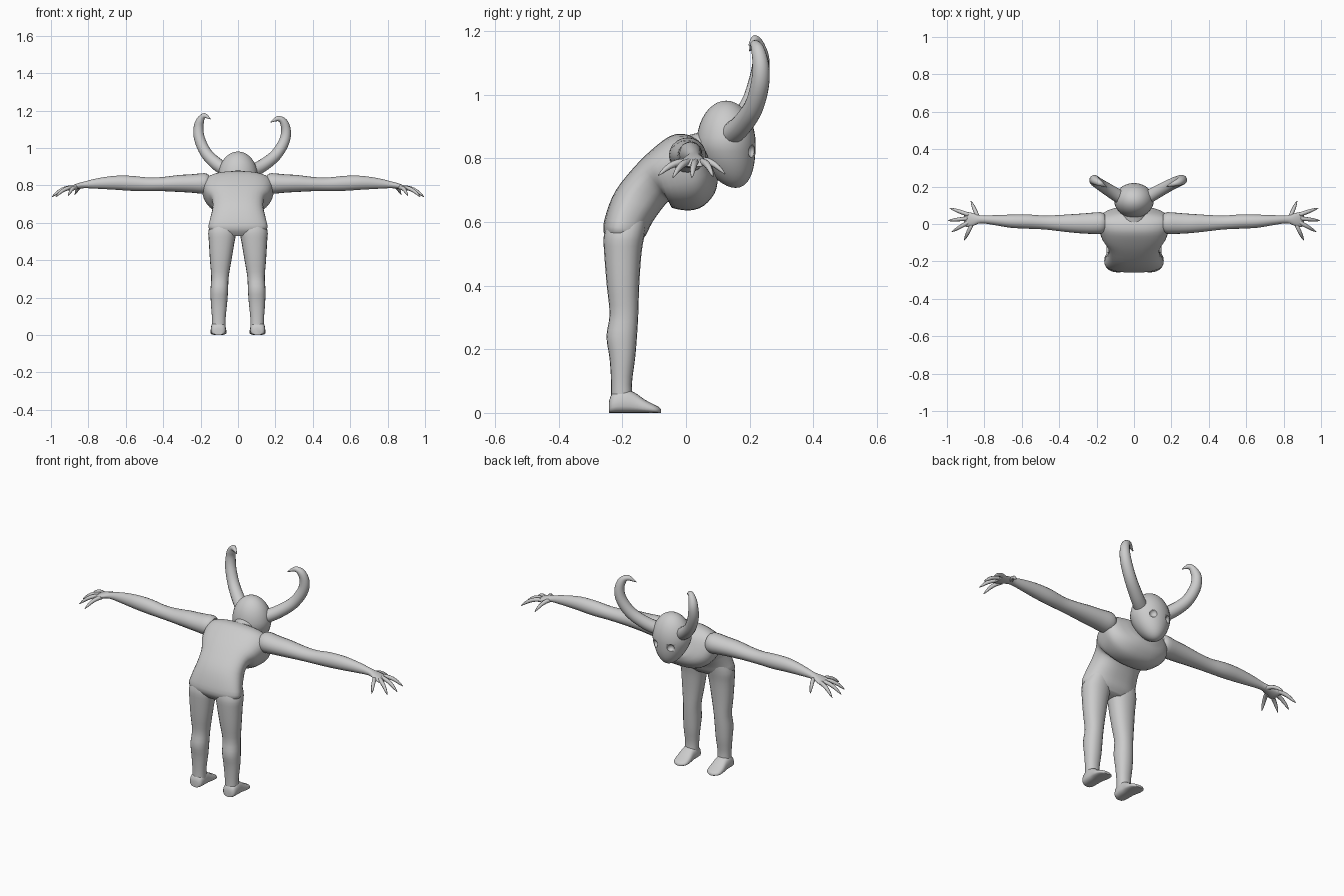
import bpy, bmesh, math
from mathutils import Vector as V

if "Cube" in bpy.data.objects:
    bpy.data.objects.remove(bpy.data.objects["Cube"])

grey = bpy.data.materials.new("plain_grey")
grey.diffuse_color = (0.6, 0.6, 0.6, 1)
grey.use_nodes = True
grey.node_tree.nodes["Principled BSDF"].inputs["Base Color"].default_value = grey.diffuse_color


def finish(name, bm, mirror=False, angle=50):
    bmesh.ops.recalc_face_normals(bm, faces=bm.faces)
    me = bpy.data.meshes.new(name)
    bm.to_mesh(me)
    bm.free()
    me.materials.append(grey)
    ob = bpy.data.objects.new(name, me)
    bpy.context.collection.objects.link(ob)
    bpy.ops.object.select_all(action='DESELECT')
    ob.select_set(True)
    bpy.context.view_layer.objects.active = ob
    bpy.ops.object.shade_smooth_by_angle(angle=math.radians(angle))
    if mirror:
        ob.modifiers.new("mirror", 'MIRROR')
    return ob


def smooth(a, b, c, d, t):
    # Catmull-Rom interpolation
    return 0.5 * (2 * b + (c - a) * t + (2 * a - 5 * b + 4 * c - d) * t * t
                  + (3 * b - a - 3 * c + d) * t ** 3)


def loft(name, rings, segs=20, steps=3, power=2.0, taper=0.0, mirror=False):
    """Skin over rings of (centre, half-axis u, half-axis v)."""
    last = len(rings) - 1
    dense = []
    for i in range(last):
        q = [rings[max(0, min(last, i + k))] for k in (-1, 0, 1, 2)]
        for s in range(steps):
            dense.append([smooth(*(r[k] for r in q), s / steps) for k in range(3)])
    dense.append(rings[last])
    bm = bmesh.new()
    loops = []
    for c, u, v in dense:
        loop = []
        for j in range(segs):
            a = 2 * math.pi * j / segs
            x, y = (math.copysign(abs(f) ** (2 / power), f) for f in (math.cos(a), math.sin(a)))
            loop.append(bm.verts.new(c + u * x * (1 + taper * y) + v * y))
        loops.append(loop)
    for p, q in zip(loops, loops[1:]):
        for j in range(segs):
            k = (j + 1) % segs
            bm.faces.new((p[j], p[k], q[k], q[j]))
    bm.faces.new(loops[0])
    bm.faces.new(loops[-1])
    return finish(name, bm, mirror)


def tube(name, path, radii, segs=12, steps=4, mirror=False):
    """Round tapered tube along a path."""
    pts = [V(p) for p in path]
    rings = []
    for i, p in enumerate(pts):
        t = (pts[min(i + 1, len(pts) - 1)] - pts[max(i - 1, 0)]).normalized()
        u = t.cross(V((0, 1, 0))).normalized()
        rings.append((p, u * radii[i], t.cross(u) * radii[i]))
    return loft(name, rings, segs, steps, mirror=mirror)


def span(back, front, half_width, x=0.0):
    """Ring between a back and a front point (y, z) in the side plane."""
    b, f = V((x, *back)), V((x, *front))
    return ((b + f) / 2, V((half_width, 0, 0)), (b - f) / 2)


# Torso, bent forward from the hips
loft("torso", [span(*r) for r in (
    ((-.235, .53), (-.145, .535), .10),
    ((-.26, .57), (-.125, .56), .153),
    ((-.25, .63), (-.105, .60), .147),
    ((-.22, .70), (-.065, .655), .133),
    ((-.165, .77), (-.047, .665), .138),
    ((-.11, .825), (-.045, .645), .165),
    ((-.05, .87), (.01, .636), .185),
    ((-.005, .876), (.055, .65), .19),
    ((.025, .865), (.09, .69), .16),
    ((.05, .85), (.10, .73), .08))], segs=32, power=2.5, taper=.12)

# Neck
tube("neck", [(0, .0, .79), (0, .06, .82), (0, .11, .84)], [.08, .065, .06], 20)

# Legs: (z, back y, front y, inner x, outer x)
legs = [(.62, -.24, -.12, .02, .135), (.56, -.258, -.13, .008, .158),
        (.50, -.257, -.14, .018, .156), (.40, -.249, -.147, .035, .150),
        (.31, -.240, -.150, .050, .143), (.24, -.250, -.154, .053, .147),
        (.17, -.240, -.160, .058, .145), (.09, -.235, -.170, .066, .139),
        (.03, -.236, -.165, .066, .139)]
loft("leg", [span((b, z), (f, z), (o - i) / 2, (o + i) / 2) for z, b, f, i, o in legs],
     segs=20, power=2.2, mirror=True)

# Feet: (y, height, half width), flat on the ground
feet = [(-.242, .035, .022), (-.232, .06, .036), (-.20, .075, .040), (-.165, .066, .040),
        (-.13, .042, .043), (-.10, .026, .040), (-.085, .018, .028), (-.078, .010, .012)]
loft("foot", [span((y, h), (y, 0), w, .105) for y, h, w in feet],
     segs=20, power=2.8, taper=-.1, mirror=True)

# Arms with palms: (x, y centre, y radius, z centre, z radius)
arms = [(.155, .005, .045, .81, .045), (.18, .005, .058, .81, .055),
        (.25, .003, .055, .81, .049), (.32, .003, .050, .81, .045),
        (.40, .005, .043, .807, .038), (.48, .008, .037, .806, .036),
        (.57, .013, .038, .811, .040), (.66, .015, .035, .814, .037),
        (.75, .021, .026, .810, .028), (.82, .025, .021, .803, .018),
        (.86, .024, .034, .795, .015), (.895, .024, .040, .784, .012),
        (.908, .024, .032, .779, .006)]
loft("arm", [(V((x, y, z)), V((0, ry, 0)), V((0, 0, rz))) for x, y, ry, z, rz in arms],
     segs=20, mirror=True)

# Fingers: (root x, root y, tip x, tip y, tip z)
for n, (x, y, tx, ty, tz) in enumerate([
        (.835, .038, .872, .123, .750), (.885, .050, .985, .085, .742),
        (.89, .030, .995, .018, .738), (.885, .010, .975, -.042, .738),
        (.865, .002, .908, -.088, .745)]):
    z = .789 if x > .85 else .796
    path = [(x + (tx - x) * t, y + (ty - y) * t, z + (tz - z) * t + .013 * math.sin(math.pi * t))
            for t in (0, .3, .6, .85, 1)]
    tube("finger_%d" % (n + 1), path, [.011, .011, .0095, .006, .001], 8, 2, True)

# Head: egg with a narrow chin pushed forward
bm = bmesh.new()
bmesh.ops.create_uvsphere(bm, u_segments=32, v_segments=20, radius=1)
for v in bm.verts:
    x, y, s = v.co
    low = max(0, -s)
    v.co = (x * .106 * (1 - .25 * low), .126 + y * .093 * (1 - .1 * low) + .03 * low ** 1.5,
            .844 + s * .137)
head = finish("head", bm)

# Eye sockets cut into the face
bm = bmesh.new()
for side in (-1, 1):
    r = bmesh.ops.create_uvsphere(bm, u_segments=16, v_segments=10, radius=.021)
    bmesh.ops.translate(bm, verts=r["verts"], vec=(side * .05, .212, .822))
cutter = finish("eye_socket_cutter", bm)
cutter.hide_render = True
cutter.hide_set(True)
cut = head.modifiers.new("eye_sockets", 'BOOLEAN')
cut.operation = 'DIFFERENCE'
cut.object = cutter

# Horns, slightly uneven because the head is tilted
radii = [.036, .034, .031, .029, .026, .021, .014, .002]
tube("right_horn", [(.07, .14, .875), (.13, .175, .905), (.20, .212, .96), (.245, .232, 1.03),
                    (.257, .235, 1.09), (.243, .226, 1.14), (.213, .215, 1.157),
                    (.174, .20, 1.138)], radii, 16)
tube("left_horn", [(-.07, .14, .885), (-.12, .172, .92), (-.172, .205, .975), (-.206, .228, 1.05),
                   (-.211, .236, 1.11), (-.20, .228, 1.15), (-.178, .216, 1.173),
                   (-.147, .198, 1.155)], radii, 16)
